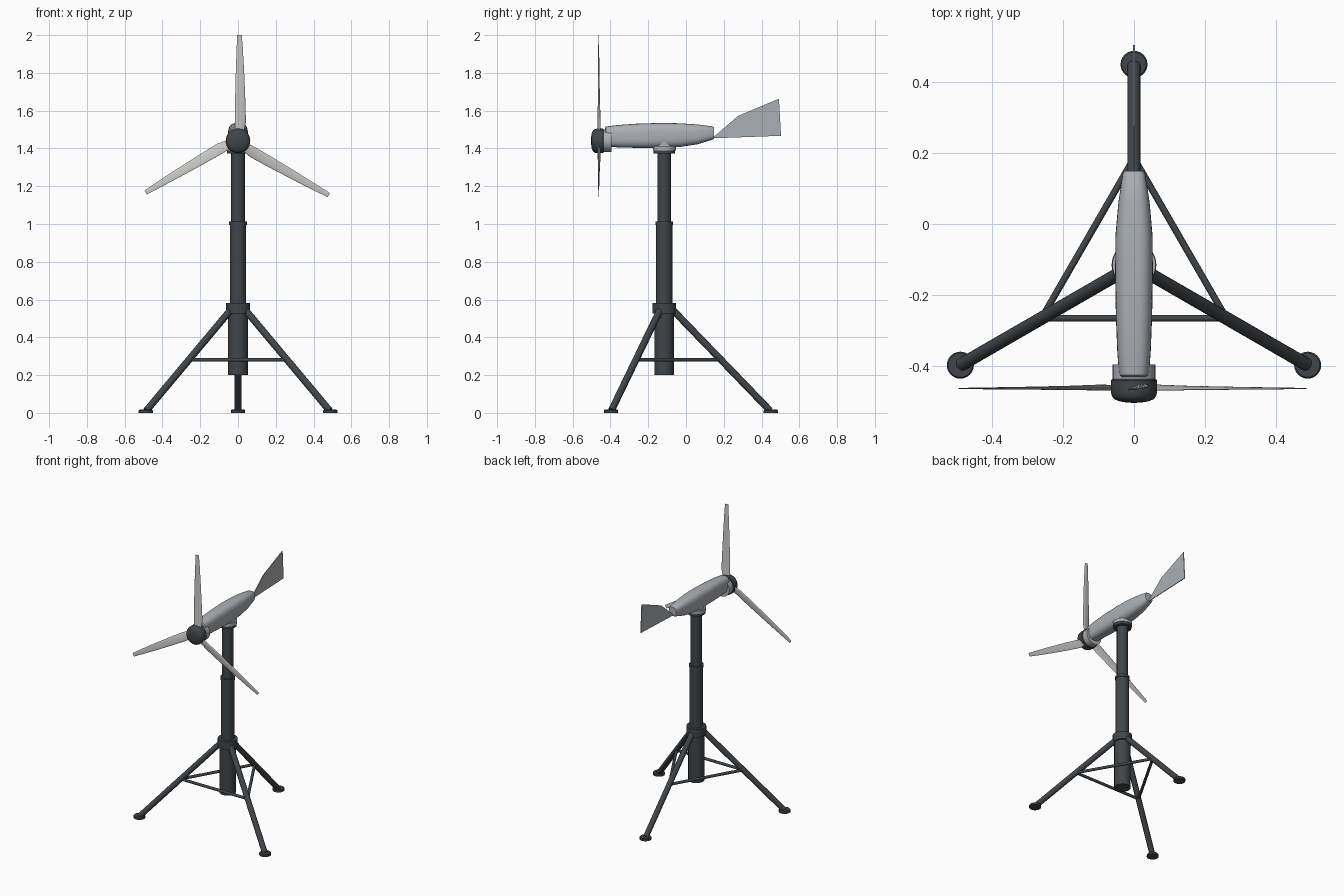
import bpy, bmesh, math
from mathutils import Vector, Matrix

if "Cube" in bpy.data.objects:
    bpy.data.objects.remove(bpy.data.objects["Cube"], do_unlink=True)


def material(name, color):
    m = bpy.data.materials.new(name)
    m.diffuse_color = (*color, 1)
    m.use_nodes = True
    m.node_tree.nodes["Principled BSDF"].inputs["Base Color"].default_value = (*color, 1)
    return m


DARK = material("charcoal metal", (0.052, 0.06, 0.067))
GREY = material("light grey housing", (0.41, 0.43, 0.46))
PALE = material("pale blade", (0.58, 0.58, 0.56))

MAST_Y = -0.115
HUB = Vector((0, -0.463, 1.44))


def loft(name, rings, mat, smooth=True):
    """Skin equal-length rings of points and cap both ends."""
    bm = bmesh.new()
    rows = [[bm.verts.new(p) for p in ring] for ring in rings]
    n = len(rows[0])
    for a, b in zip(rows, rows[1:]):
        for i in range(n):
            j = (i + 1) % n
            bm.faces.new((a[i], a[j], b[j], b[i]))
    bm.faces.new(rows[0][::-1])
    bm.faces.new(rows[-1])
    bmesh.ops.recalc_face_normals(bm, faces=bm.faces)
    mesh = bpy.data.meshes.new(name)
    bm.to_mesh(mesh)
    bm.free()
    mesh.materials.append(mat)
    ob = bpy.data.objects.new(name, mesh)
    bpy.context.collection.objects.link(ob)
    if smooth:
        bpy.ops.object.select_all(action="DESELECT")
        ob.select_set(True)
        bpy.context.view_layer.objects.active = ob
        bpy.ops.object.shade_smooth_by_angle(angle=math.radians(35))
    return ob


def turned(name, profile, origin, axis, mat, sides=32):
    """Turn (radius, distance) pairs about an axis."""
    q = Vector(axis).to_track_quat("Z", "Y")
    rings = []
    for r, h in profile:
        ring = []
        for i in range(sides):
            a = math.tau * i / sides
            ring.append(Vector(origin) + q @ Vector((r * math.cos(a), r * math.sin(a), h)))
        rings.append(ring)
    return loft(name, rings, mat)


def rod(name, a, b, r, mat=DARK, sides=16):
    d = b - a
    return turned(name, [(r, 0), (r, d.length)], a, d, mat, sides)


def post(name, r, z0, z1, mat=DARK):
    return rod(name, Vector((0, MAST_Y, z0)), Vector((0, MAST_Y, z1)), r, mat, 32)


# Telescoping mast
post("mast_lower_tube", 0.052, 0.2, 0.54)
post("mast_leg_collar", 0.063, 0.525, 0.582)
post("mast_middle_tube", 0.043, 0.57, 1.0)
post("mast_joint_ring", 0.047, 0.995, 1.012)
post("mast_upper_tube", 0.036, 1.0, 1.385)
post("yaw_bearing_base", 0.058, 1.373, 1.39)
post("yaw_bearing", 0.061, 1.39, 1.413, GREY)
post("yaw_neck", 0.05, 1.41, 1.45, GREY)

# Tripod legs, feet and braces
def radial(angle, r, z):
    return Vector((r * math.cos(angle), MAST_Y + r * math.sin(angle), z))


angles = [math.radians(90 + 120 * k) for k in range(3)]
for k, ang in enumerate(angles):
    side = ("back", "right", "left")[k]
    rod(side + "_leg", radial(ang, 0.04, 0.55), radial(ang, 0.56, 0.012), 0.0185)
    foot = radial(ang, 0.564, 0)
    turned(side + "_foot", [(0.038, 0), (0.038, 0.012), (0.034, 0.017)], foot, (0, 0, 1), DARK, 24)
    rod(side + "_brace", radial(ang, 0.3, 0.281), radial(angles[(k + 1) % 3], 0.3, 0.281), 0.0095)

# Nacelle: rounded-square sections given as y, half width, bottom, top
sections = [
    (-0.43, 0.037, 1.414, 1.509), (-0.424, 0.042, 1.409, 1.516),
    (-0.36, 0.047, 1.406, 1.524), (-0.26, 0.051, 1.403, 1.531),
    (-0.13, 0.053, 1.403, 1.535), (-0.03, 0.052, 1.408, 1.533),
    (0.06, 0.044, 1.422, 1.527), (0.14, 0.032, 1.446, 1.517),
    (0.149, 0.028, 1.452, 1.512),
]


def rounded(v):
    return math.copysign(abs(v) ** 0.7, v)


rings = []
for y, w, lo, hi in sections:
    ring = []
    for i in range(40):
        a = math.tau * i / 40
        ring.append(Vector((w * rounded(math.cos(a)), y,
                            (lo + hi) / 2 + (hi - lo) / 2 * rounded(math.sin(a)))))
    rings.append(ring)
loft("nacelle", rings, GREY)

# Rotor collar and spinner
turned("rotor_collar", [(0.06, 0), (0.06, 0.045)], (0, -0.395, HUB.z), (0, -1, 0), GREY)
turned("spinner", [(0.062, 0), (0.065, 0.004), (0.065, 0.036), (0.062, 0.048),
                   (0.055, 0.057), (0.04, 0.063), (0.02, 0.066), (0.003, 0.067)],
       (0, -0.436, HUB.z), (0, -1, 0), DARK)

# Blades: thin tapered airfoils as radius, left edge, right edge, thickness, pitch
stations = [
    (0.03, -0.014, 0.03, 0.012, 16), (0.1, -0.017, 0.043, 0.010, 13),
    (0.2, -0.016, 0.04, 0.008, 9), (0.36, -0.012, 0.033, 0.006, 6),
    (0.5, -0.007, 0.025, 0.004, 4), (0.56, -0.004, 0.02, 0.003, 3),
]
for k in range(3):
    spin = Matrix.Rotation(math.radians(120 * k), 3, "Y")
    rings = []
    for r, left, right, thick, pitch in stations:
        turn = Matrix.Rotation(math.radians(pitch), 3, "Z")
        ring = []
        for i in range(16):
            a = math.tau * i / 16
            x = (left + right) / 2 + (right - left) / 2 * math.cos(a)
            ring.append(HUB + spin @ (turn @ Vector((x, thick / 2 * math.sin(a), r))))
        rings.append(ring)
    loft(("upper", "left", "right")[k] + "_blade", rings, PALE)

# Tail fin
outline = [(0.13, 1.457), (0.148, 1.462), (0.275, 1.572), (0.492, 1.663), (0.503, 1.467), (0.148, 1.454)]
loft("tail_fin", [[Vector((x, y, z)) for y, z in outline] for x in (-0.0025, 0.0025)], GREY, False)
